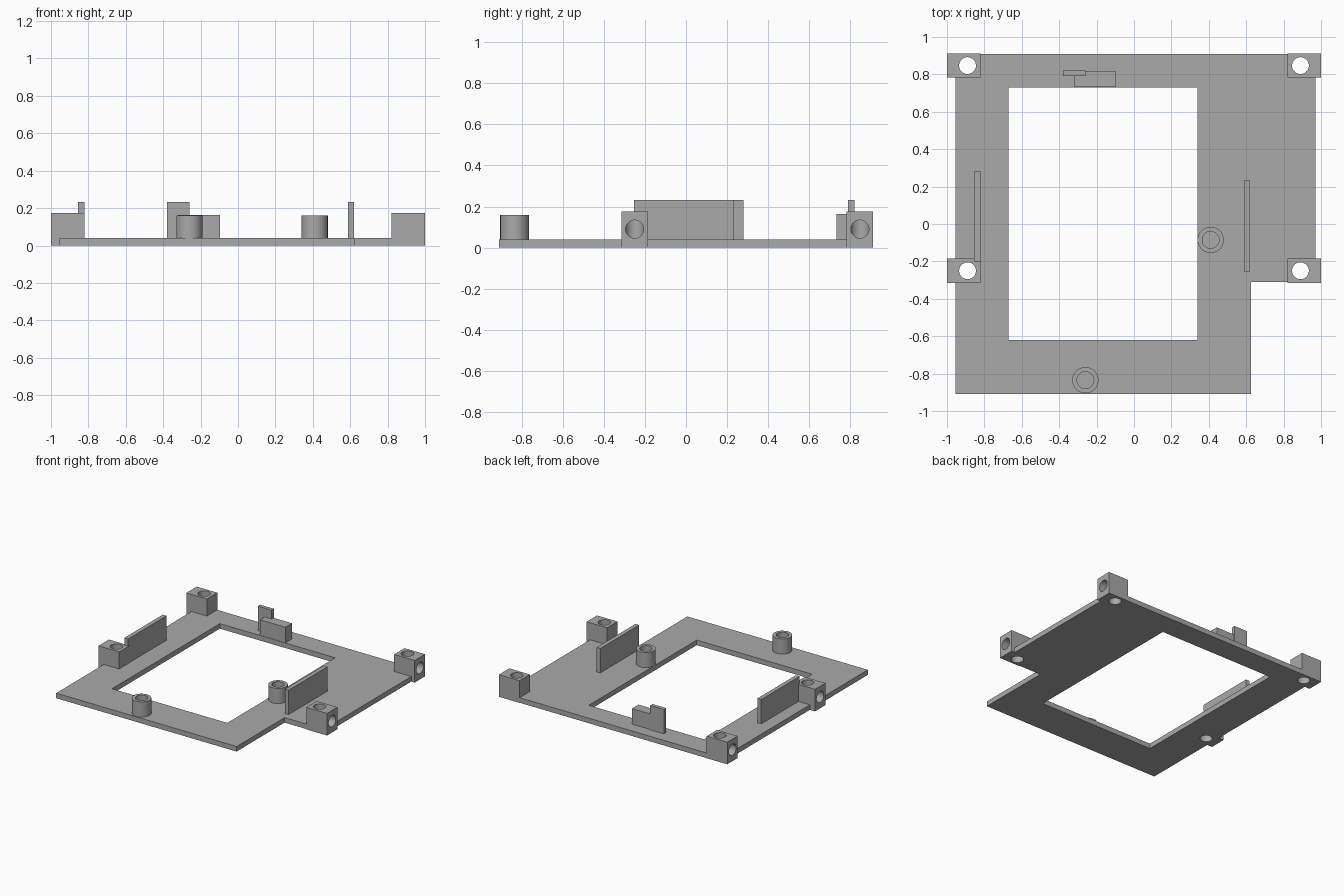
import bpy
import bmesh
from math import pi
from mathutils import Matrix

cube = bpy.data.objects.get("Cube")
if cube:
    bpy.data.objects.remove(cube, do_unlink=True)

gray = bpy.data.materials.new("matte gray")
gray.use_nodes = True
gray.diffuse_color = (0.4, 0.4, 0.4, 1)
gray.node_tree.nodes["Principled BSDF"].inputs["Base Color"].default_value = (0.4, 0.4, 0.4, 1)


def finish(name, bm):
    bmesh.ops.recalc_face_normals(bm, faces=bm.faces)
    mesh = bpy.data.meshes.new(name)
    bm.to_mesh(mesh)
    bm.free()
    mesh.materials.append(gray)
    ob = bpy.data.objects.new(name, mesh)
    bpy.context.collection.objects.link(ob)
    return ob


def prism(name, outline, z0, z1):
    bm = bmesh.new()
    face = bm.faces.new([bm.verts.new((x, y, z0)) for x, y in outline])
    top = bmesh.ops.extrude_face_region(bm, geom=[face])["geom"]
    for v in top:
        if isinstance(v, bmesh.types.BMVert):
            v.co.z = z1
    return finish(name, bm)


def box(name, x0, x1, y0, y1, z0, z1):
    return prism(name, [(x0, y0), (x1, y0), (x1, y1), (x0, y1)], z0, z1)


def cylinder(name, centre, radius, depth, along_x=False):
    bm = bmesh.new()
    turn = Matrix.Rotation(pi / 2, 4, "Y") if along_x else Matrix()
    bmesh.ops.create_cone(bm, cap_ends=True, segments=48, radius1=radius, radius2=radius,
                          depth=depth, matrix=Matrix.Translation(centre) @ turn)
    return finish(name, bm)


def cut(ob, cutters):
    # Subtract each cutter, bake the result and discard the cutter
    for cutter in cutters:
        cutter.hide_render = True
        mod = ob.modifiers.new("cut", "BOOLEAN")
        mod.operation = "DIFFERENCE"
        mod.solver = "EXACT"
        mod.object = cutter
        graph = bpy.context.evaluated_depsgraph_get()
        mesh = bpy.data.meshes.new_from_object(ob.evaluated_get(graph))
        ob.modifiers.clear()
        ob.data = mesh
        bpy.data.objects.remove(cutter, do_unlink=True)


def smooth(ob):
    bpy.ops.object.select_all(action="DESELECT")
    ob.select_set(True)
    bpy.context.view_layer.objects.active = ob
    bpy.ops.object.shade_smooth_by_angle(angle=0.6)


BASE = 0.04

# Base plate with a notched front corner and a large window
plate = prism("base_plate", [(-0.955, -0.91), (0.625, -0.91), (0.625, -0.31),
                             (0.97, -0.31), (0.97, 0.91), (-0.955, 0.91)], 0, BASE)
cut(plate, [box("window_cutter", -0.67, 0.34, -0.62, 0.73, -0.1, 0.1)])

# Mounting blocks: a vertical through hole and a side hole from the outer face
for end, yc in (("back", 0.847), ("front", -0.25)):
    for side, s in (("left", 1), ("right", -1)):
        x0, x1 = sorted((s * 0.82, s))
        y0, y1 = yc - 0.065, yc + 0.065
        cut(plate, [box("pocket_cutter", x0, x1, y0, y1, -0.1, 0.1)])
        block = box(f"{end}_{side}_mount", x0, x1, y0, y1, 0, 0.175)
        cut(block, [cylinder("hole_cutter", (s * 0.89, yc, 0.09), 0.045, 0.4),
                    cylinder("side_hole_cutter", (s, yc, 0.09), 0.044, 0.22, True)])
        smooth(block)

# Hollow posts
for name, x, y in (("front_post", -0.26, -0.835), ("side_post", 0.41, -0.085)):
    post = cylinder(name, (x, y, (BASE + 0.16) / 2), 0.07, 0.16 - BASE)
    cut(post, [cylinder("bore_cutter", (x, y, 0.1), 0.045, 0.4)])
    smooth(post)

# Upright side walls
box("right_wall", -0.855, -0.822, -0.2, 0.28, BASE, 0.233)
box("left_wall", 0.587, 0.62, -0.253, 0.233, BASE, 0.233)

# Stepped stop at the back
box("back_stop_tall", -0.38, -0.26, 0.79, 0.82, BASE, 0.233)
box("back_stop_low", -0.32, -0.097, 0.733, 0.815, BASE, 0.163)
